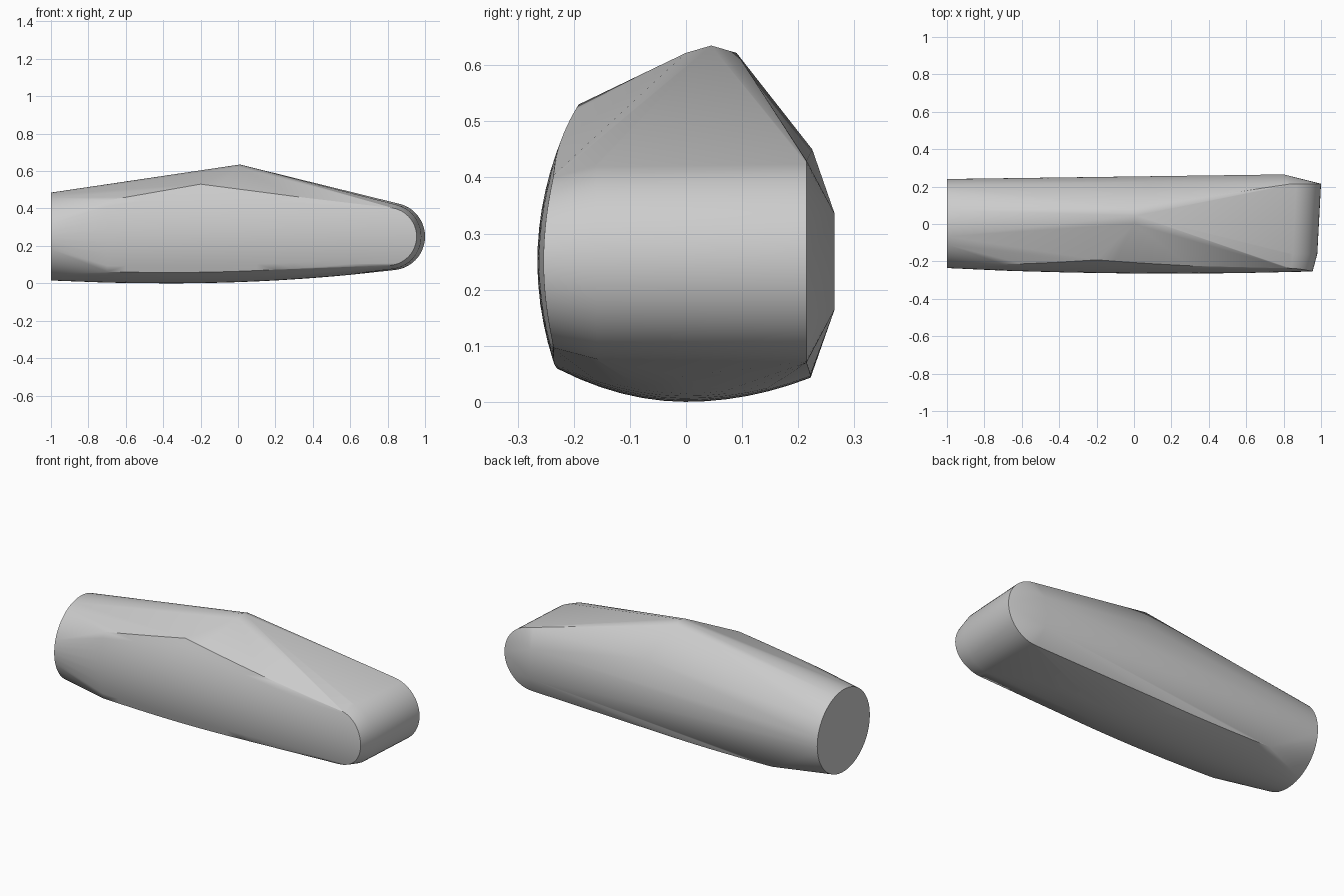
import bpy, bmesh
from math import sin, cos, pi

old = bpy.data.objects.get("Cube")
if old:
    bpy.data.objects.remove(old)

grey = bpy.data.materials.new("plain_grey")
grey.use_nodes = True
colour = (0.6, 0.6, 0.6, 1)
grey.diffuse_color = colour
grey.node_tree.nodes["Principled BSDF"].inputs["Base Color"].default_value = colour

MID_Z = 0.25


def front_y(x, z):
    """Barrel-curved front wall."""
    return -0.265 + 0.9 * (z - MID_Z) ** 2 + 0.028 * ((x - 0.2) / 1.2) ** 2


def lerp(a, b, t):
    return a + (b - a) * t


def round_nose(centre_x, radius, y=None, steps=24):
    """Half circle at the rounded end; follows the front wall if y is None."""
    pts = []
    for i in range(steps + 1):
        a = -pi / 2 + pi * i / steps
        x, z = centre_x + radius * cos(a), MID_Z + radius * sin(a)
        pts.append((x, front_y(x, z) if y is None else y, z))
    return pts


points = []

# Flat oval end
for i in range(64):
    a = 2 * pi * i / 64
    points.append((-1, 0.0025 + 0.238 * cos(a), MID_Z + 0.235 * sin(a)))

# Rounded end: front rim, shoulder and back rim
points += round_nose(0.8, 0.155)
points += round_nose(0.805, 0.175, -0.16)
points += round_nose(0.82, 0.18, 0.215)

# Barrel front and curved underside along the length
for i in range(14):
    x = -0.7 + 0.1 * i
    base = 0.05 * max(0, x + 0.35) ** 2 + 0.03 * min(0, x + 0.35) ** 2
    low = base + 0.058
    if x < -0.2:
        high = lerp(0.39, 0.53, (x + 1) / 0.8)
    else:
        high = lerp(0.53, 0.40, (x + 0.2) / 1.0)
    for k in range(13):
        z = lerp(low, high, k / 12)
        points.append((x, front_y(x, z), z))
    edge = front_y(x, low)
    for k in range(1, 13):
        y = lerp(edge, 0.222, k / 12)
        rise = 0.058 * (y / edge) ** 2 if y < 0 else 0.043 * (y / 0.222) ** 2
        points.append((x, y, base + rise))

# Crest, and the shallow faceted back
points += [(0, 0, 0.622), (0.01, 0.045, 0.635), (0, 0.09, 0.622)]
points += [(0.1, 0.225, 0.45), (0.8, 0.265, 0.335), (0.8, 0.265, 0.165)]

# Wrap the profiles in one convex skin
bm = bmesh.new()
for p in points:
    bm.verts.new(p)
bmesh.ops.convex_hull(bm, input=bm.verts[:])
bmesh.ops.delete(bm, geom=[v for v in bm.verts if not v.link_faces], context="VERTS")
bmesh.ops.dissolve_limit(bm, angle_limit=0.005, verts=bm.verts[:], edges=bm.edges[:])
bmesh.ops.recalc_face_normals(bm, faces=bm.faces[:])

mesh = bpy.data.meshes.new("tapered_body")
bm.to_mesh(mesh)
bm.free()
mesh.materials.append(grey)
body = bpy.data.objects.new("tapered_body", mesh)
bpy.context.collection.objects.link(body)

bpy.ops.object.select_all(action="DESELECT")
body.select_set(True)
bpy.context.view_layer.objects.active = body
bpy.ops.object.shade_smooth_by_angle(angle=pi / 6)
